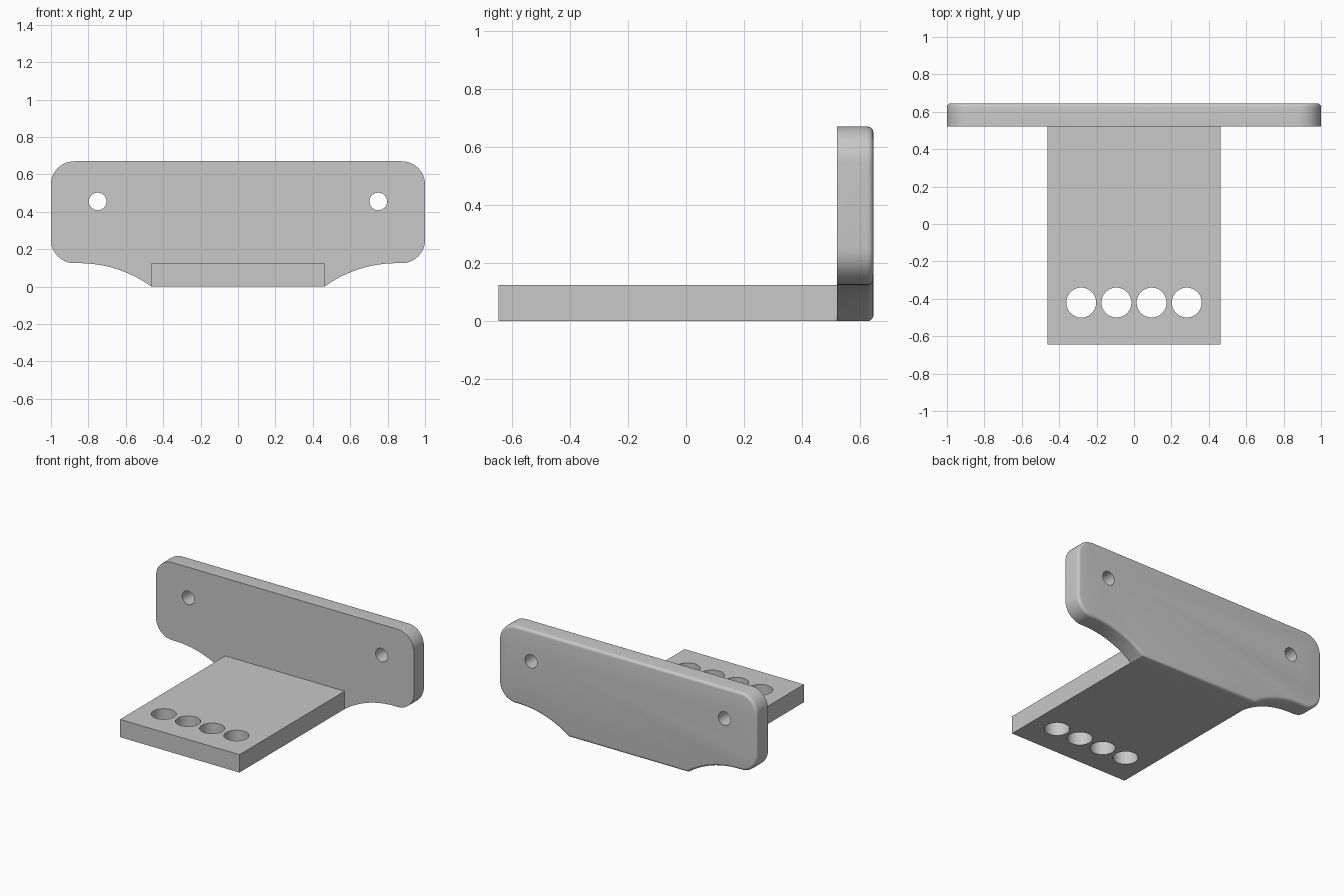
import bpy, bmesh
from math import sin, cos, asin, radians, pi
from mathutils import Matrix

cube = bpy.data.objects.get("Cube")
if cube:
    bpy.data.objects.remove(cube, do_unlink=True)

grey = bpy.data.materials.new("light_grey")
grey.use_nodes = True
grey.diffuse_color = (0.58, 0.58, 0.58, 1)
grey.node_tree.nodes["Principled BSDF"].inputs["Base Color"].default_value = grey.diffuse_color

THICK = 0.125
FRONT, BACK = 0.52, 0.645     # faces of the upright plate
HALF_W = 0.463                # half width of the tongue
TOP = 0.67


def make_object(name, bm):
    bmesh.ops.recalc_face_normals(bm, faces=bm.faces)
    mesh = bpy.data.meshes.new(name)
    bm.to_mesh(mesh)
    bm.free()
    obj = bpy.data.objects.new(name, mesh)
    bpy.context.collection.objects.link(obj)
    mesh.materials.append(grey)
    return obj


def arc(cx, cz, r, start, end, steps):
    angles = [radians(start + (end - start) * i / steps) for i in range(steps + 1)]
    return [(cx + r * cos(a), cz + r * sin(a)) for a in angles]


def drill(obj, centres, radius, rotation):
    """Cut round through-holes, then tidy away the cutter."""
    bm = bmesh.new()
    for c in centres:
        bmesh.ops.create_cone(bm, cap_ends=True, segments=48, radius1=radius, radius2=radius,
                              depth=0.4, matrix=Matrix.Translation(c) @ rotation)
    cutter = make_object("hole_cutter", bm)
    cutter.hide_render = True
    mod = obj.modifiers.new("holes", 'BOOLEAN')
    mod.operation, mod.solver, mod.object = 'DIFFERENCE', 'EXACT', cutter
    bpy.ops.object.select_all(action='DESELECT')
    bpy.context.view_layer.objects.active = obj
    obj.select_set(True)
    bpy.ops.object.modifier_apply(modifier=mod.name)
    bpy.data.objects.remove(cutter, do_unlink=True)
    bpy.ops.object.shade_smooth_by_angle(angle=radians(30))


# Upright plate: half outline with a concave flare and rounded corners, mirrored
flare_x = 0.85
dx = flare_x - HALF_W
flare_r = (dx * dx + THICK * THICK) / (2 * THICK)
sweep = asin(dx / flare_r) * 180 / pi
half = arc(flare_x, THICK - flare_r, flare_r, 90 + sweep, 90, 16)
half += arc(1 - THICK, 2 * THICK, THICK, -90, 0, 12)
half += arc(1 - THICK, TOP - THICK, THICK, 0, 90, 12)
outline = half + [(-x, z) for x, z in reversed(half)]

bm = bmesh.new()
front = bm.faces.new([bm.verts.new((x, FRONT, z)) for x, z in outline])
ext = bmesh.ops.extrude_face_region(bm, geom=[front], use_keep_orig=True)
rear_verts = [g for g in ext["geom"] if isinstance(g, bmesh.types.BMVert)]
bmesh.ops.translate(bm, vec=(0, BACK - FRONT, 0), verts=rear_verts)
bmesh.ops.recalc_face_normals(bm, faces=bm.faces)
# Rounded rear rim
rim = [e for e in bm.edges if all(v.co.y > BACK - 0.001 for v in e.verts)]
bmesh.ops.bevel(bm, geom=rim, offset=0.02, segments=5, profile=0.5, affect='EDGES')
plate = make_object("mounting_plate", bm)
drill(plate, [(s * 0.75, 0.58, 0.455) for s in (-1, 1)], 0.047, Matrix.Rotation(pi / 2, 4, 'X'))

# Flat tongue with a row of four holes
bm = bmesh.new()
bmesh.ops.create_cube(bm, size=1)
bmesh.ops.scale(bm, vec=(2 * HALF_W, FRONT + BACK, THICK), verts=bm.verts)
bmesh.ops.translate(bm, vec=(0, (FRONT - BACK) / 2, THICK / 2), verts=bm.verts)
tongue = make_object("tongue", bm)
drill(tongue, [((i - 1.5) * 0.188, -0.42, 0.06) for i in range(4)], 0.08, Matrix.Identity(4))
